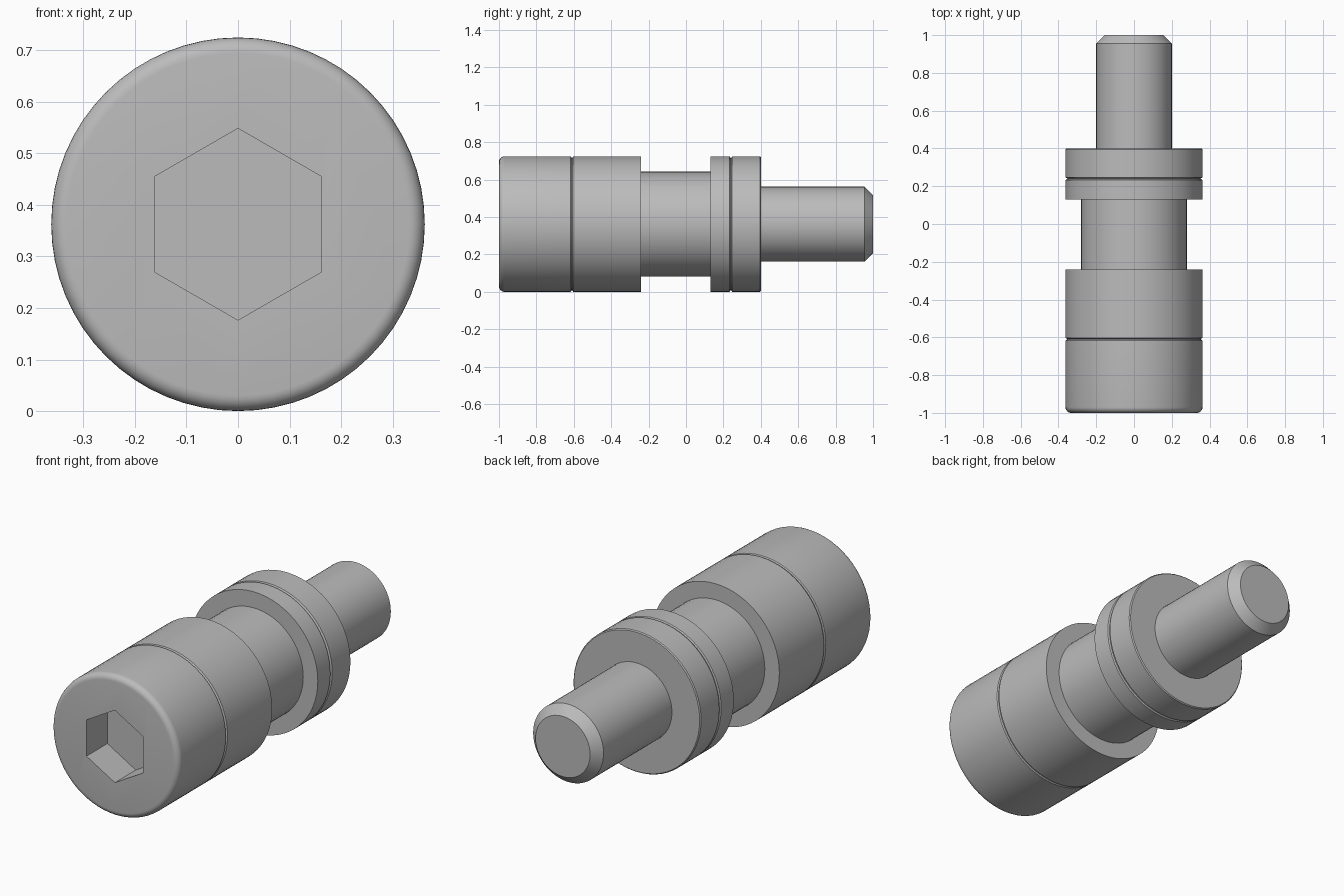
import bpy
import bmesh
import math

cube = bpy.data.objects.get("Cube")
if cube:
    bpy.data.objects.remove(cube, do_unlink=True)

R = 0.3625       # outer radius, also the height of the axis
SIDES = 64

steel = bpy.data.materials.new("grey steel")
steel.use_nodes = True
grey = (0.5, 0.5, 0.5, 1)
steel.diffuse_color = grey
steel.node_tree.nodes["Principled BSDF"].inputs["Base Color"].default_value = grey


def lathe(name, profile, sides=SIDES, turn=0.0):
    """Closed solid of (radius, y) rings around the long axis."""
    bm = bmesh.new()
    rings = []
    for r, y in profile:
        ring = []
        for i in range(sides):
            a = math.tau * i / sides + turn
            ring.append(bm.verts.new((r * math.cos(a), y, R + r * math.sin(a))))
        rings.append(ring)
    for a, b in zip(rings, rings[1:]):
        for i in range(sides):
            j = (i + 1) % sides
            bm.faces.new((a[i], a[j], b[j], b[i]))
    bm.faces.new(rings[0])
    bm.faces.new(rings[-1])
    bmesh.ops.recalc_face_normals(bm, faces=bm.faces)
    mesh = bpy.data.meshes.new(name)
    bm.to_mesh(mesh)
    bm.free()
    mesh.materials.append(steel)
    obj = bpy.data.objects.new(name, mesh)
    bpy.context.collection.objects.link(obj)
    return obj


def select(obj):
    bpy.ops.object.select_all(action='DESELECT')
    obj.select_set(True)
    bpy.context.view_layer.objects.active = obj


# Head with a rounded front rim
fillet = 0.03
rim = [(R - fillet + fillet * math.sin(t), -1 + fillet - fillet * math.cos(t))
       for t in (math.pi / 2 * k / 6 for k in range(7))]
head = lathe("head", rim + [(R, -0.617), (R - 0.005, -0.612)])

# Hexagonal socket cut into the head
cutter = lathe("socket_cutter", [(0.186, -1.1), (0.186, -0.83)], 6, math.pi / 2)
cutter.hide_render = True
cut = head.modifiers.new("socket", 'BOOLEAN')
cut.operation = 'DIFFERENCE'
cut.solver = 'EXACT'
cut.object = cutter
select(head)
bpy.ops.object.modifier_apply(modifier=cut.name)
bpy.data.objects.remove(cutter, do_unlink=True)

# Body pieces, separated by fine grooves
parts = [
    head,
    lathe("sleeve", [(R - 0.008, -0.63), (R - 0.008, -0.608), (R, -0.603), (R, -0.24)]),
    lathe("neck", [(0.28, -0.26), (0.28, 0.15)]),
    lathe("front_collar", [(R, 0.13), (R, 0.232), (R - 0.006, 0.237)]),
    lathe("rear_collar", [(R - 0.01, 0.22), (R - 0.01, 0.241), (R, 0.247),
                          (R, 0.395), (R - 0.005, 0.4)]),
    lathe("shaft", [(0.2, 0.38), (0.2, 0.955), (0.155, 1.0)]),
]

for part in parts:
    select(part)
    bpy.ops.object.shade_smooth_by_angle(angle=math.radians(30))
